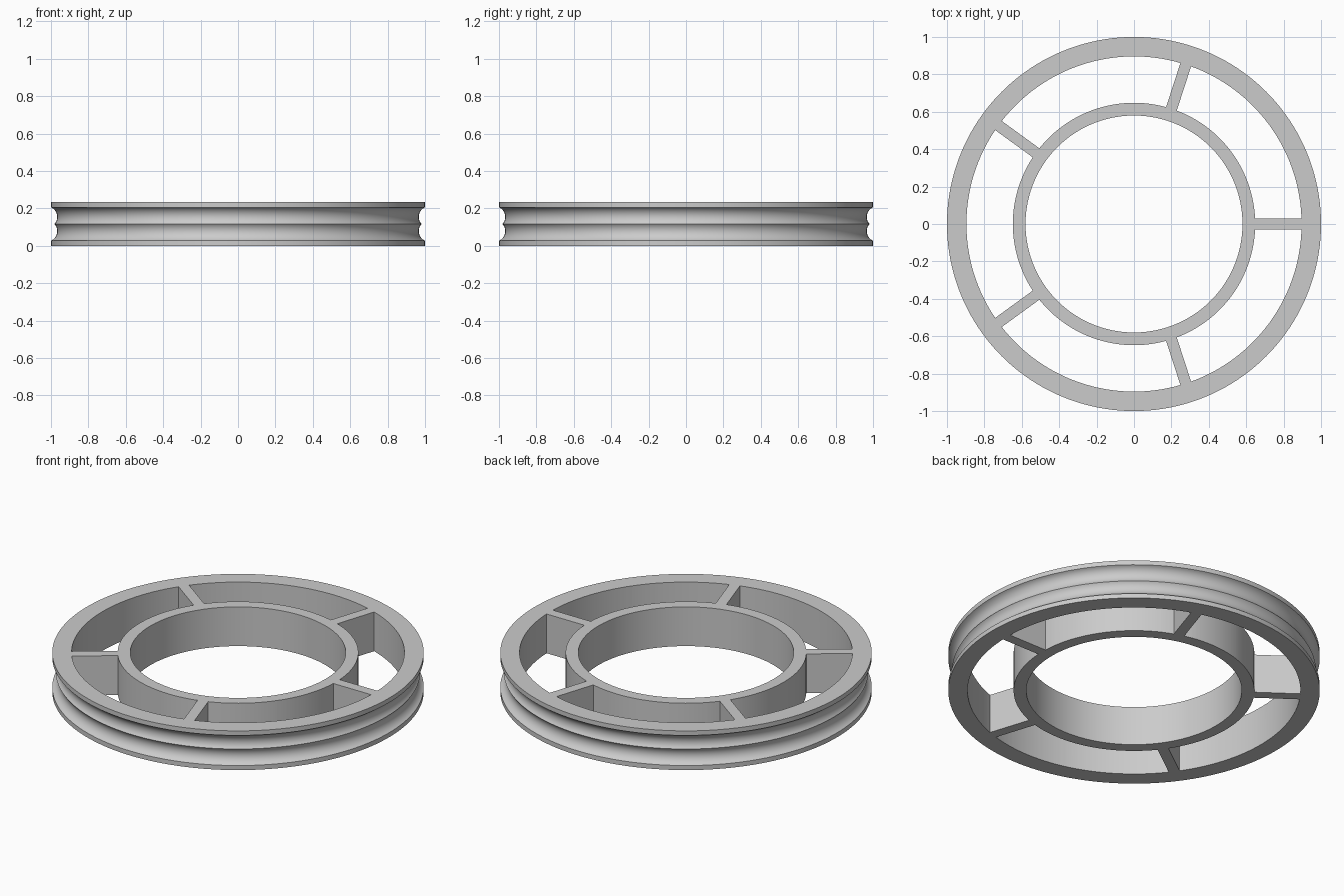
import bpy, bmesh
from math import sin, cos, asin, pi, radians
from mathutils import Vector

cube = bpy.data.objects.get("Cube")
if cube:
    bpy.data.objects.remove(cube, do_unlink=True)

HEIGHT = 0.233
MID = HEIGHT / 2
LIP = 0.027            # thickness of each outer lip
R_OUT, R_RIDGE = 1.0, 0.981
R_RIM_IN = 0.896       # inside of the outer rim
R_HUB_OUT, R_HUB_IN = 0.648, 0.58
HALF_SPOKE = 0.03
SPOKES = 5
SEGMENTS = 160

grey = bpy.data.materials.new("plain grey")
grey.use_nodes = True
colour = (0.6, 0.6, 0.6, 1)
grey.diffuse_color = colour
grey.node_tree.nodes["Principled BSDF"].inputs["Base Color"].default_value = colour


def make_object(name, bm):
    bmesh.ops.recalc_face_normals(bm, faces=bm.faces)
    mesh = bpy.data.meshes.new(name)
    bm.to_mesh(mesh)
    bm.free()
    mesh.materials.append(grey)
    obj = bpy.data.objects.new(name, mesh)
    bpy.context.collection.objects.link(obj)
    return obj


def groove(start, end, sag, steps=12):
    """Circular arc from start to end, bowed towards the axis."""
    a, b = Vector(start), Vector(end)
    half = (b - a).length / 2
    radius = (half * half + sag * sag) / (2 * sag)
    along = (b - a).normalized()
    inward = Vector((-along.y, along.x))
    centre = (a + b) / 2 - inward * (radius - sag)
    spread = asin(half / radius)
    angles = [spread * (2 * i / steps - 1) for i in range(steps + 1)]
    return [tuple(centre + along * radius * sin(t) + inward * radius * cos(t)) for t in angles]


def revolve(name, profile):
    """Spin a closed (radius, height) profile about the z axis."""
    bm = bmesh.new()
    rings = []
    for i in range(SEGMENTS):
        t = 2 * pi * i / SEGMENTS
        rings.append([bm.verts.new((r * cos(t), r * sin(t), z)) for r, z in profile])
    n = len(profile)
    for i, ring in enumerate(rings):
        following = rings[(i + 1) % SEGMENTS]
        for j in range(n):
            k = (j + 1) % n
            bm.faces.new((ring[j], following[j], following[k], ring[k]))
    return make_object(name, bm)


def add_pocket(bm, index, steps=32):
    """Sector-shaped prism between two neighbouring parallel-sided spokes."""
    first = 2 * pi * index / SPOKES
    last = first + 2 * pi / SPOKES

    def arc(radius):
        inset = asin(HALF_SPOKE / radius)
        a, b = first + inset, last - inset
        return [(radius * cos(a + (b - a) * i / steps),
                 radius * sin(a + (b - a) * i / steps)) for i in range(steps + 1)]

    outline = arc(R_RIM_IN) + arc(R_HUB_OUT)[::-1]
    face = bm.faces.new([bm.verts.new((x, y, -0.1)) for x, y in outline])
    extruded = bmesh.ops.extrude_face_region(bm, geom=[face])["geom"]
    top = [v for v in extruded if isinstance(v, bmesh.types.BMVert)]
    bmesh.ops.translate(bm, verts=top, vec=(0, 0, HEIGHT + 0.2))


# Wheel body: bore, flat sides, two lips and a double-grooved rim
lower = groove((R_OUT, LIP), (R_RIDGE, MID), 0.023)
upper = groove((R_RIDGE, MID), (R_OUT, HEIGHT - LIP), 0.023)
profile = [(R_HUB_IN, 0), (R_OUT, 0)] + lower + upper[1:] + [(R_OUT, HEIGHT), (R_HUB_IN, HEIGHT)]
wheel = revolve("spoked_wheel", profile)

# Pockets cut through the body, leaving the rim, the hub ring and the spokes
bm = bmesh.new()
for i in range(SPOKES):
    add_pocket(bm, i)
pockets = make_object("pocket_cutter", bm)
pockets.hide_render = True

cut = wheel.modifiers.new("pockets", 'BOOLEAN')
cut.operation = 'DIFFERENCE'
cut.solver = 'EXACT'
cut.object = pockets

bpy.ops.object.select_all(action='DESELECT')
wheel.select_set(True)
bpy.context.view_layer.objects.active = wheel
bpy.ops.object.modifier_apply(modifier=cut.name)
bpy.data.objects.remove(pockets, do_unlink=True)
bpy.ops.object.shade_smooth_by_angle(angle=radians(30))
